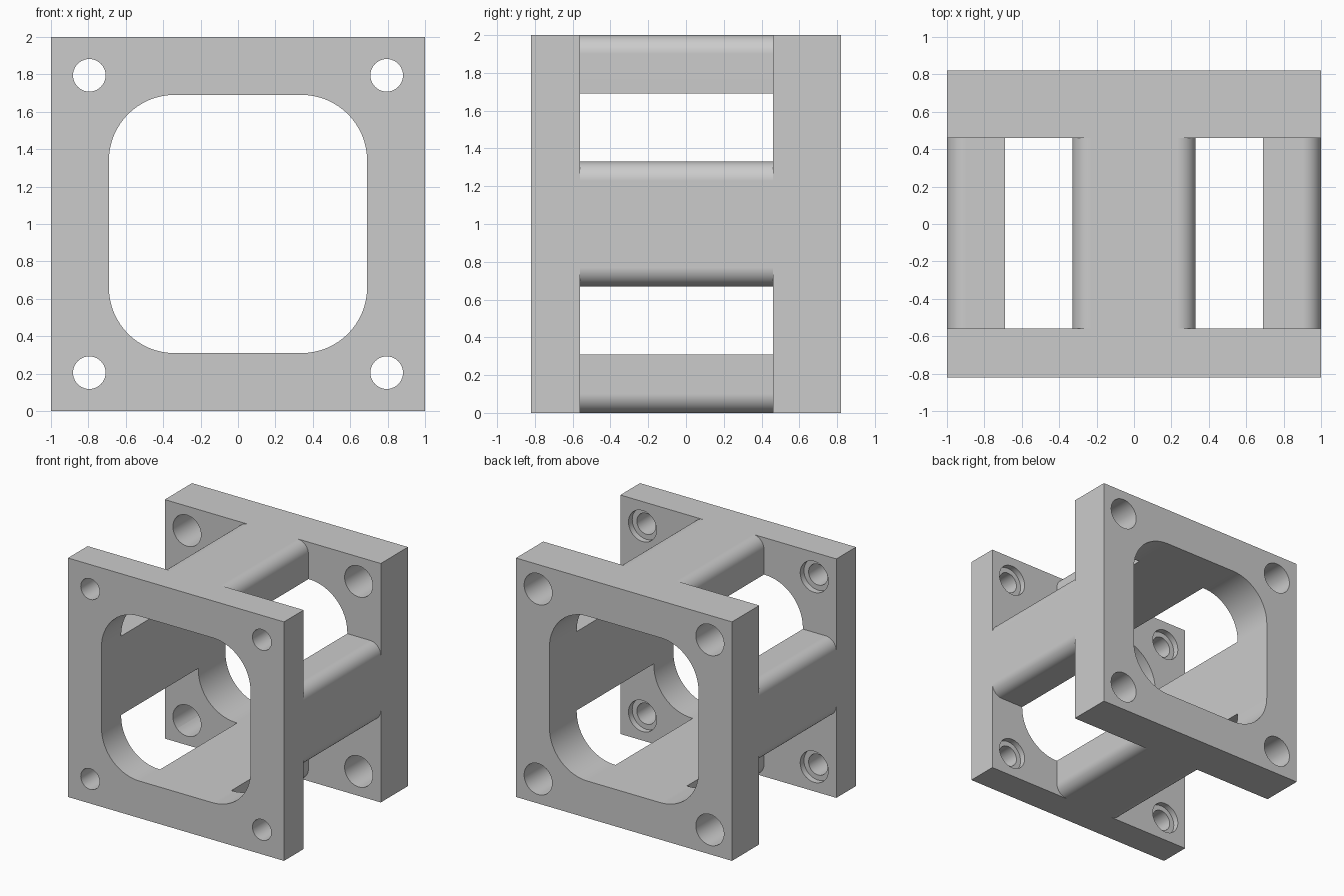
import bpy, bmesh, math

cube = bpy.data.objects.get("Cube")
if cube:
    bpy.data.objects.remove(cube, do_unlink=True)

# Main sizes
BACK, FRONT = 0.82, -0.82
GAP_FRONT, GAP_BACK = -0.56, 0.46      # open span between the two flanges
OPENING, OPENING_R = 0.69, 0.35        # half width and corner radius
STRUT, STRUT_R = 0.33, 0.1             # half width and edge rounding
HOLE = 0.795                           # bolt hole offset

grey = bpy.data.materials.new("light_grey")
grey.use_nodes = True
colour = (0.6, 0.6, 0.6, 1)
grey.diffuse_color = colour
grey.node_tree.nodes["Principled BSDF"].inputs["Base Color"].default_value = colour


def arc(cx, cz, r, start, end, steps):
    angles = [math.radians(start + (end - start) * i / steps) for i in range(steps + 1)]
    return [(cx + r * math.cos(a), cz + r * math.sin(a)) for a in angles]


def prism(name, profile, y0, y1):
    """Extrude an x-z profile (centred on the axis) from y0 to y1."""
    bm = bmesh.new()
    face = bm.faces.new([bm.verts.new((x, y0, z + 1)) for x, z in profile])
    new = bmesh.ops.extrude_face_region(bm, geom=[face])["geom"]
    moved = [v for v in new if isinstance(v, bmesh.types.BMVert)]
    bmesh.ops.translate(bm, vec=(0, y1 - y0, 0), verts=moved)
    bmesh.ops.recalc_face_normals(bm, faces=bm.faces)
    mesh = bpy.data.meshes.new(name)
    bm.to_mesh(mesh)
    bm.free()
    mesh.materials.append(grey)
    obj = bpy.data.objects.new(name, mesh)
    bpy.context.collection.objects.link(obj)
    return obj


# Solid block
body = prism("flanged_spacer", [(-1, -1), (1, -1), (1, 1), (-1, 1)], FRONT, BACK)


def cut(profile, y0, y1):
    cutter = prism("cutter", profile, y0, y1)
    cutter.hide_render = True
    mod = body.modifiers.new("cut", "BOOLEAN")
    mod.operation = "DIFFERENCE"
    mod.solver = "EXACT"
    mod.object = cutter
    bpy.context.view_layer.objects.active = body
    bpy.ops.object.modifier_apply(modifier=mod.name)
    bpy.data.objects.remove(cutter, do_unlink=True)


# Rounded square opening through the whole length
inner = OPENING - OPENING_R
opening = []
for i, (sx, sz) in enumerate([(1, 1), (-1, 1), (-1, -1), (1, -1)]):
    opening += arc(sx * inner, sz * inner, OPENING_R, 90 * i, 90 * i + 90, 16)
cut(opening, FRONT - 0.1, BACK + 0.1)

# Corner notches that leave four struts with rounded outer edges
edge = STRUT - STRUT_R
upper = arc(edge, 1 - STRUT_R, STRUT_R, 0, 90, 10)
lower = [(z, x) for x, z in reversed(upper)]
notch = [(STRUT, STRUT)] + upper + [(edge, 1.1), (1.1, 1.1), (1.1, edge)] + lower

for sx in (-1, 1):
    for sz in (-1, 1):
        cut([(sx * x, sz * z) for x, z in notch], GAP_FRONT, GAP_BACK)
        # Bolt holes: narrow and counterbored in front, wide at the back
        for radius, y0, y1 in ((0.087, FRONT - 0.1, GAP_FRONT + 0.1),
                               (0.13, GAP_FRONT - 0.05, GAP_FRONT + 0.1),
                               (0.13, GAP_BACK - 0.1, BACK + 0.1)):
            circle = arc(sx * HOLE, sz * HOLE, radius, 0, 360, 40)[:-1]
            cut(circle, y0, y1)

# Smooth the curved walls and keep the flat faces flat
body.select_set(True)
bpy.context.view_layer.objects.active = body
bpy.ops.object.shade_smooth_by_angle(angle=math.radians(30))
weighted = body.modifiers.new("weighted_normals", "WEIGHTED_NORMAL")
weighted.keep_sharp = True
